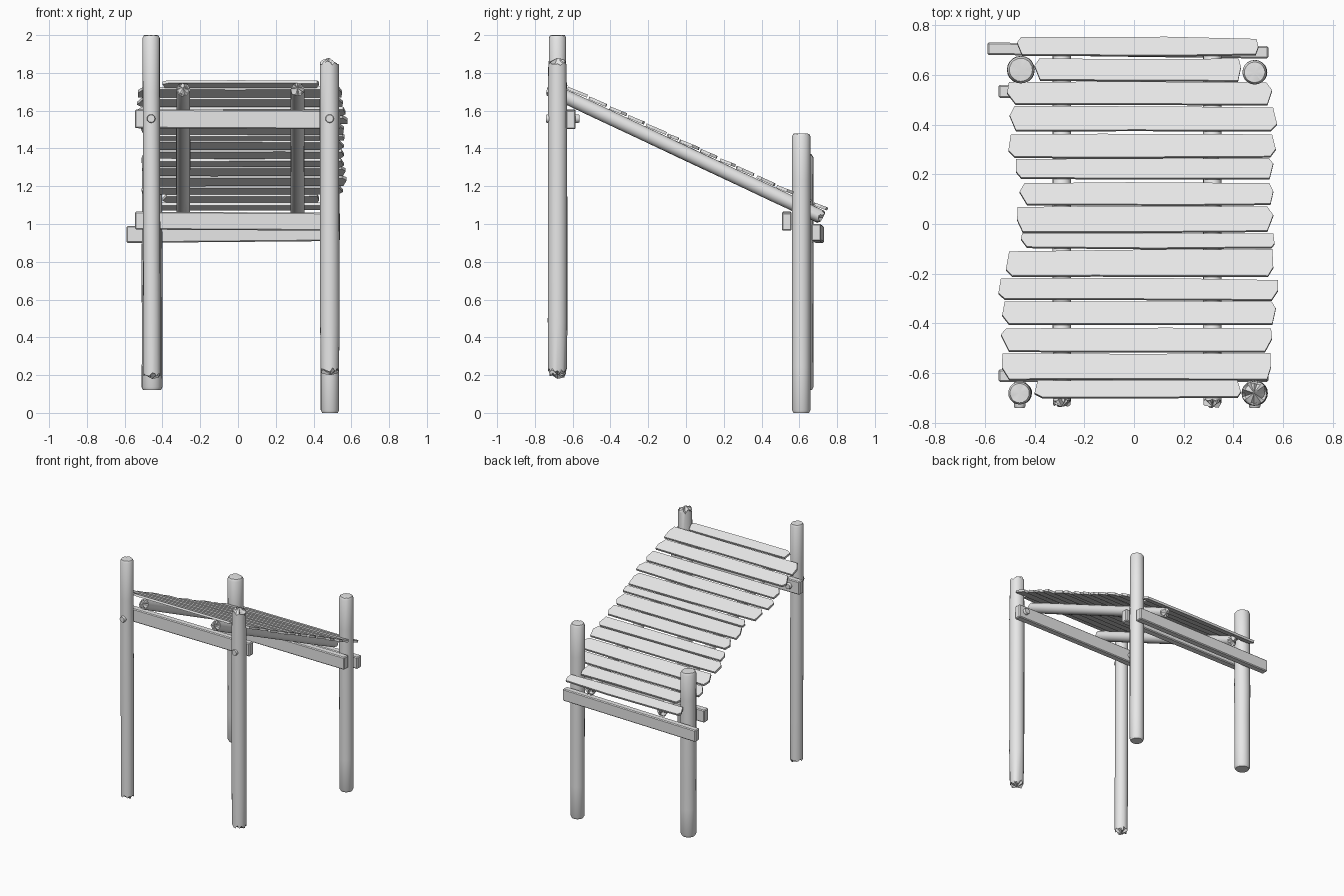
import bpy, bmesh, math, random
from mathutils import Vector

random.seed(4)
if "Cube" in bpy.data.objects:
    bpy.data.objects.remove(bpy.data.objects["Cube"])

wood = bpy.data.materials.new("pale grey wood")
wood.use_nodes = True
grey = (0.8, 0.8, 0.8, 1)
wood.diffuse_color = grey
wood.node_tree.nodes["Principled BSDF"].inputs["Base Color"].default_value = grey


def finish(name, bm, smooth=False):
    bmesh.ops.recalc_face_normals(bm, faces=bm.faces)
    mesh = bpy.data.meshes.new(name)
    bm.to_mesh(mesh)
    bm.free()
    mesh.materials.append(wood)
    obj = bpy.data.objects.new(name, mesh)
    bpy.context.collection.objects.link(obj)
    if smooth:
        bpy.ops.object.select_all(action="DESELECT")
        obj.select_set(True)
        bpy.context.view_layer.objects.active = obj
        bpy.ops.object.shade_smooth_by_angle(angle=math.radians(35))
    return obj


def log(name, start, end, radius, worn_start=0, worn_end=0, wobble=0.02, sides=20):
    """Round timber with softened rims; worn ends have a broken, uneven edge."""
    start, end = Vector(start), Vector(end)
    axis = end - start
    length = axis.length
    turn = Vector((0, 0, 1)).rotation_difference(axis)
    bm = bmesh.new()
    rim = radius * 0.3
    steps = [(0, 0.85, worn_start), (rim, 1, worn_start * 0.5)]
    steps += [(length * k / 6, 1 + random.uniform(-wobble, wobble), 0) for k in range(1, 6)]
    steps += [(length - rim, 1, worn_end * 0.5), (length, 0.85, worn_end)]
    rings = []
    for height, scale, worn in steps:
        ring = []
        for k in range(sides):
            a = math.tau * k / sides
            r = radius * scale * (1 - random.uniform(0, 3) * worn)
            inward = 1 if height < length / 2 else -1
            z = height + inward * random.uniform(0, worn)
            ring.append(bm.verts.new(start + turn @ Vector((r * math.cos(a), r * math.sin(a), z))))
        rings.append(ring)
    for low, high in zip(rings, rings[1:]):
        for k in range(sides):
            n = (k + 1) % sides
            bm.faces.new((low[k], low[n], high[n], high[k]))
    # End caps fan to a centre point
    for ring, tip in ((rings[0], start), (rings[-1], end)):
        centre = bm.verts.new(tip)
        for k in range(sides):
            bm.faces.new((ring[k], ring[(k + 1) % sides], centre))
    return finish(name, bm, True)


def beam(name, left, right, depth, height):
    """Squared timber between two end centres."""
    bm = bmesh.new()
    ends = []
    for x, y, z in (left, right):
        ends.append([bm.verts.new((x, y + sy * depth / 2, z + sz * height / 2))
                     for sy, sz in ((-1, -1), (1, -1), (1, 1), (-1, 1))])
    a, b = ends
    for k in range(4):
        n = (k + 1) % 4
        bm.faces.new((a[k], a[n], b[n], b[k]))
    bm.faces.new(a)
    bm.faces.new(b)
    bmesh.ops.bevel(bm, geom=bm.edges[:], offset=0.006, segments=1, affect="EDGES")
    return finish(name, bm)


# Upright posts
log("front_right_post", (-0.455, -0.68, 0.18), (-0.46, -0.68, 2), 0.046, 0.04, 0.004)
log("front_left_post", (0.487, -0.68, 0.2), (0.483, -0.68, 1.88), 0.051, 0.05, 0.06)
log("back_right_post", (-0.455, 0.62, 0.12), (-0.455, 0.62, 1.37), 0.055, 0, 0.005)
log("back_left_post", (0.487, 0.61, 0), (0.485, 0.61, 1.48), 0.049, 0, 0.005)

# Cross beams
beam("front_beam", (-0.545, -0.61, 1.557), (0.54, -0.61, 1.552), 0.05, 0.1)
beam("back_inner_beam", (-0.545, 0.533, 1.018), (0.54, 0.533, 1.012), 0.052, 0.095)
beam("back_outer_beam", (-0.59, 0.705, 0.945), (0.54, 0.69, 0.955), 0.05, 0.09)


# Sloping round rails
SLOPE = -0.47


def rail_height(y):
    return 1.374 + SLOPE * y


for name, x in (("right_rail", -0.29), ("left_rail", 0.315)):
    log(name, (x, -0.735, rail_height(-0.735)), (x, 0.725, rail_height(0.725)), 0.037, 0.03, 0.03)

# Pegs through the front posts
for name, x in (("right_peg", -0.46), ("left_peg", 0.485)):
    log(name, (x, -0.74, 1.558), (x, -0.565, 1.558), 0.023, wobble=0, sides=12)


def plank(name, back, front, right, left):
    """Thin board with uneven ends, lying on the slope and slightly tipped."""
    bm = bmesh.new()
    jitter = lambda size: random.uniform(-size, size)
    depth = back - front
    tip = random.uniform(0, 0.008)
    outline = []
    for sign, x in ((-1, right), (1, left)):
        cut = random.uniform(0.01, 0.035)
        tall = random.uniform(0.25, 0.75)
        side = [(x - sign * cut, front + random.uniform(0, 0.008)),
                (x, front + depth * tall),
                (x - sign * random.uniform(0, 0.025), back - random.uniform(0, 0.012))]
        outline += side if sign > 0 else side[::-1]
    # Nibble the long edges a little
    middle = (right + left) / 2
    outline.insert(3, (middle + jitter(0.2), front + 0.003))
    outline.append((middle + jitter(0.2), back - 0.003))
    verts = []
    for x, y in outline:
        lift = tip * ((y - front) / depth - 0.5)
        verts.append(bm.verts.new((x, y, rail_height(y) + 0.045 + lift)))
    face = bm.faces.new(verts)
    grown = bmesh.ops.extrude_face_region(bm, geom=[face])
    top = [v for v in grown["geom"] if isinstance(v, bmesh.types.BMVert)]
    bmesh.ops.translate(bm, verts=top, vec=(0, 0.006, 0.015))
    return finish(name, bm)


# Roof planks: back edge, front edge, right end, left end
PLANKS = (
    (.75, .67, -.47, .5), (.66, .57, -.4, .43), (.57, .475, -.51, .555),
    (.47, .37, -.5, .575), (.36, .26, -.505, .57), (.26, .175, -.475, .56),
    (.165, .07, -.46, .56), (.07, -.04, -.47, .56), (-.04, -.105, -.455, .565),
    (-.105, -.215, -.515, .56), (-.22, -.31, -.545, .58), (-.315, -.41, -.53, .57),
    (-.42, -.52, -.535, .555), (-.525, -.63, -.53, .55), (-.63, -.705, -.4, .43),
)
for number, size in enumerate(PLANKS, 1):
    plank(f"plank_{number}", *size)
